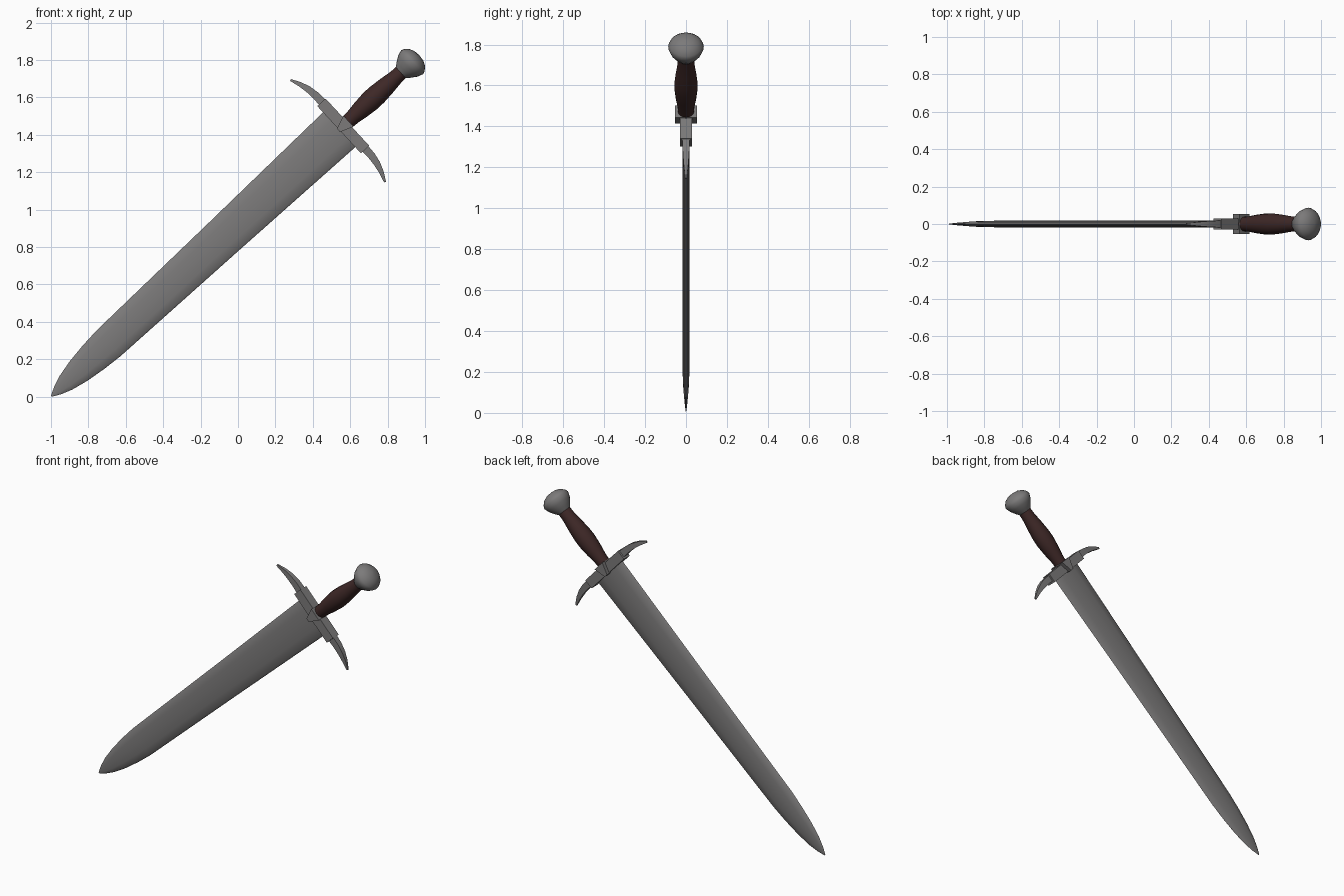
import bpy, bmesh, math
from mathutils import Matrix, Vector

if "Cube" in bpy.data.objects:
    bpy.data.objects.remove(bpy.data.objects["Cube"])

# Sword axis: local z runs from tip to pommel, local x across the guard
A = math.radians(42.8)
C, S = math.cos(A), math.sin(A)
AXIS = Matrix(((S, 0, C, -1), (0, 1, 0, 0), (-C, 0, S, 0), (0, 0, 0, 1)))


def material(name, rgb):
    m = bpy.data.materials.new(name)
    m.diffuse_color = (*rgb, 1)
    m.use_nodes = True
    m.node_tree.nodes["Principled BSDF"].inputs["Base Color"].default_value = m.diffuse_color
    return m


steel = material("steel grey", (0.2, 0.195, 0.195))
leather = material("dark brown leather", (0.048, 0.021, 0.02))


def loft(name, rings, mat, angle=35):
    """Skin a list of equal rings, cap both ends and place on the sword axis."""
    bm = bmesh.new()
    loops = [[bm.verts.new(p) for p in ring] for ring in rings]
    n = len(loops[0])
    for a, b in zip(loops, loops[1:]):
        for i in range(n):
            bm.faces.new((a[i], a[(i + 1) % n], b[(i + 1) % n], b[i]))
    bm.faces.new(loops[0])
    bm.faces.new(loops[-1])
    bmesh.ops.recalc_face_normals(bm, faces=bm.faces)
    me = bpy.data.meshes.new(name)
    bm.to_mesh(me)
    bm.free()
    me.transform(AXIS)
    me.materials.append(mat)
    ob = bpy.data.objects.new(name, me)
    bpy.context.collection.objects.link(ob)
    if angle:
        bpy.ops.object.select_all(action='DESELECT')
        ob.select_set(True)
        bpy.context.view_layer.objects.active = ob
        bpy.ops.object.shade_smooth_by_angle(angle=math.radians(angle))
    return ob


def lathe(name, profile, mat, n=20, angle=35):
    rings = [[(r * math.cos(2 * math.pi * i / n), r * math.sin(2 * math.pi * i / n), u)
              for i in range(n)] for r, u in profile]
    return loft(name, rings, mat, angle)


def prism(name, outline, half_y, mat):
    """Outline of (across, along) points extruded through the thickness."""
    return loft(name, [[(x, y, u) for x, u in outline] for y in (-half_y, half_y)], mat, 0)


# Blade: lens section, leaf-shaped point, widening slowly to the guard
section = [(-1, 0.0), (-0.92, 0.4), (-0.5, 0.85), (0, 1), (0.5, 0.85), (0.92, 0.4),
           (1, 0.0), (0.92, -0.4), (0.5, -0.85), (0, -1), (-0.5, -0.85), (-0.92, -0.4)]
stations = [(0.004, 0.003, 0.004), (0.028, 0.25, 0.05), (0.05, 0.5, 0.11), (0.07, 0.8, 0.2),
            (0.085, 0.95, 0.31), (0.094, 1, 0.42), (0.109, 1, 1.25), (0.127, 1, 2.11)]
loft("blade", [[(w * x, 0.018 * t * y, u) for x, y in section] for w, t, u in stations],
     steel, 50)

# Crossguard bar and wedge-shaped centre block
prism("guard_bar", [(-0.172, 2.1), (0.172, 2.1), (0.172, 2.16), (-0.172, 2.16)], 0.03, steel)
prism("guard_centre", [(-0.012, 2.095), (0.012, 2.095), (0.04, 2.168), (-0.04, 2.168)],
      0.054, steel)

# Curved tapering horns at both ends of the guard
path = [(0.165, 2.133, 0.022), (0.22, 2.133, 0.02), (0.27, 2.126, 0.017),
        (0.32, 2.112, 0.012), (0.372, 2.09, 0.005)]
for side, label in ((1, "lower"), (-1, "upper")):
    rings = []
    for x, u, h in path:
        lean = 0.5 * (x - 0.165) / 0.2
        rings.append([(side * (x + du * h * -lean * -0.8), dy * h * 0.85, u + du * h)
                      for du, dy in ((-1, -1), (1, -1), (1, 1), (-1, 1))])
    loft(label + "_guard_horn", rings, steel)

# Swelling round grip
lathe("grip", [(0.038, 2.15), (0.041, 2.2), (0.05, 2.26), (0.057, 2.33), (0.056, 2.38),
               (0.049, 2.45), (0.041, 2.51), (0.039, 2.57)], leather, 16)

# Flared pommel with a ridge and domed cap
lathe("pommel", [(0.036, 2.545), (0.056, 2.57), (0.076, 2.6), (0.087, 2.632),
                 (0.08, 2.649), (0.061, 2.669), (0.035, 2.681), (0.004, 2.685)], steel, 24, 45)
